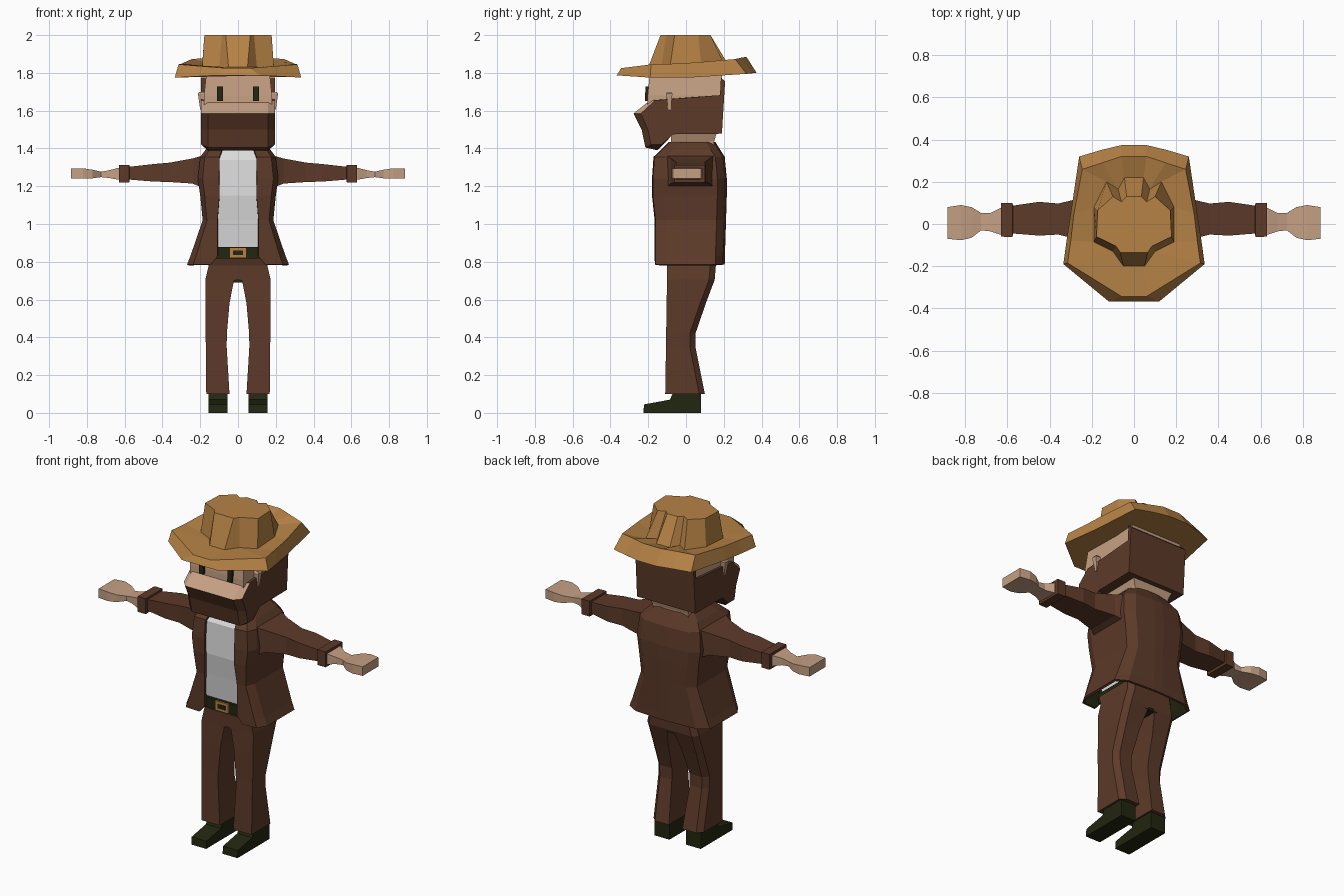
import bpy, bmesh


def material(name, rgb):
    m = bpy.data.materials.new(name)
    m.diffuse_color = (*rgb, 1)
    return m


BROWN = material("dark_brown", (0.108, 0.042, 0.022))
TAN = material("hat_tan", (0.47, 0.225, 0.06))
SKIN = material("skin", (0.56, 0.35, 0.23))
WHITE = material("shirt_white", (0.72, 0.72, 0.72))
DARK = material("black_green", (0.016, 0.019, 0.005))


def loft(name, rings, *mats, closed=True, flip=1, rule=None):
    """Skin a row of equal-length point rings; closed rings get end caps."""
    bm = bmesh.new()
    rows = [[bm.verts.new((x * flip, y, z)) for x, y, z in r] for r in rings]
    n = len(rows[0])
    for a, b in zip(rows, rows[1:]):
        for j in range(n if closed else n - 1):
            k = (j + 1) % n
            bm.faces.new((a[j], a[k], b[k], b[j]))
    if closed:
        bm.faces.new(rows[0][::-1])
        bm.faces.new(rows[-1])
        bmesh.ops.recalc_face_normals(bm, faces=bm.faces)
    if rule:
        for f in bm.faces:
            f.material_index = rule(f)
    me = bpy.data.meshes.new(name)
    bm.to_mesh(me)
    bm.free()
    for m in mats:
        me.materials.append(m)
    ob = bpy.data.objects.new(name, me)
    bpy.context.collection.objects.link(ob)
    return ob


def rect_z(z, x0, x1, y0, y1, c=0.0):
    """Horizontal rectangle with a cut corner at the outer back."""
    p = [(x0, y0, z), (x1, y0, z)]
    p += [(x1, y1 - c, z), (x1 - c, y1, z)] if c else [(x1, y1, z)]
    return p + [(x0, y1, z)]


def rect_x(x, y0, y1, z0, z1):
    return [(x, y0, z0), (x, y1, z0), (x, y1, z1), (x, y0, z1)]


def box(name, x0, x1, y0, y1, z0, z1, mat):
    return loft(name, [rect_z(z0, x0, x1, y0, y1), rect_z(z1, x0, x1, y0, y1)], mat)


def sym(half):
    """Complete a half outline (x > 0) with its mirror image."""
    return half + [(-x, y, z) for x, y, z in half[::-1]]


# Hat: brim edge, brim ridge, crown base, pinched crown top
brim = [(.12, -.367, 1.787), (.335, -.19, 1.775), (.32, -.08, 1.775), (.30, .05, 1.777),
        (.26, .32, 1.795), (.16, .35, 1.80), (.06, .374, 1.80)]
ridge = [(.06, -.343, 1.825), (.315, -.185, 1.845), (.30, -.08, 1.848), (.285, .05, 1.855),
         (.245, .26, 1.873), (.15, .29, 1.88), (.06, .32, 1.885)]
base = [(.05, -.20, 1.83), (.10, -.13, 1.83), (.19, -.085, 1.83), (.19, .08, 1.84),
        (.13, .20, 1.85), (.075, .165, 1.85), (.045, .22, 1.85)]
top = [(.065, -.135, 2), (.085, -.105, 2), (.178, -.06, 2), (.172, .065, 2),
       (.10, .13, 2), (.06, .105, 2), (.035, .13, 2)]
loft("hat", [sym(r) for r in (brim, ridge, base, top)], TAN)

# Upper head
loft("face", [rect_z(1.58, -.18, .18, -.205, .19), rect_z(1.68, -.18, .18, -.203, .19),
              rect_z(1.82, -.165, .165, -.19, .19)], SKIN)

# Beard and hair: side profile lofted across x, with a skin ledge on top
profile = [(-.278, 1.585), (-.19, 1.655), (.18, 1.682), (.185, 1.775), (.207, 1.755),
           (.19, 1.478), (-.08, 1.475), (-.15, 1.39), (-.215, 1.405), (-.235, 1.50)]
slices = []
for x, s, dz in ((-.195, .86, .03), (-.16, 1, 0), (.16, 1, 0), (.195, .86, .03)):
    slices.append([(x, y * s if y < 0 else y, max(z, 1.39 + dz)) for y, z in profile])
loft("beard_and_hair", slices, BROWN, SKIN,
     rule=lambda f: int(f.normal.z > .4 and f.calc_center_median().y < -.19))

# Neck
loft("neck", [rect_z(1.36, -.11, .11, -.07, .14), rect_z(1.44, -.12, .12, -.08, .15),
              rect_z(1.49, -.14, .14, -.08, .165)], SKIN)

# Shirt front
loft("shirt", [rect_z(z, -w, w, y, .1) for z, w, y in
               ((.86, .12, -.13), (1.02, .12, -.145), (1.15, .12, -.16),
                (1.34, .11, -.15), (1.388, .085, -.115))], WHITE)

# Open jacket with a dark lining: z, opening, half width, front, back
coat = []
for z, o, w, f, b in ((.785, .145, .27, -.165, .205), (.83, .108, .252, -.166, .206),
                      (1.02, .108, .187, -.166, .212), (1.15, .098, .20, -.18, .216),
                      (1.24, .10, .213, -.18, .216), (1.355, .098, .20, -.172, .205),
                      (1.395, .085, .17, -.13, .18), (1.435, .07, .13, -.09, .155)):
    coat.append(sym([(o, f, z), (w * .88, f + .005, z), (w, f + .06, z),
                     (w, b - .05, z), (w * .75, b - .01, z), (.03, b, z)]))
jacket = loft("jacket", coat, BROWN, DARK, closed=False)
mod = jacket.modifiers.new("thickness", "SOLIDIFY")
mod.thickness, mod.offset, mod.material_offset = .015, -1, 1

# Belt and buckle
box("belt", -.13, .13, -.148, .12, .817, .878, DARK)
box("buckle", -.045, .045, -.158, -.145, .819, .876, TAN)
box("buckle_gap", -.026, .026, -.161, -.157, .835, .86, DARK)
box("seat_patch", -.04, .04, .01, .148, .69, .80, DARK)

for side, s in (("left", 1), ("right", -1)):
    # Eyes and ears
    loft(side + "_eye", [rect_z(1.652, .08, .11, -.218, -.195),
                         rect_z(1.728, .08, .11, -.214, -.185)], DARK, flip=s)
    loft(side + "_ear", [rect_z(1.605, .17, .20, -.095, -.08), rect_z(1.69, .17, .212, -.105, -.072),
                         rect_z(1.70, .17, .205, -.10, -.078)], SKIN, flip=s)
    # Sleeve with cuff
    loft(side + "_sleeve", [rect_x(*r) for r in (
        (.16, -.12, .16, 1.18, 1.37), (.24, -.08, .125, 1.214, 1.347),
        (.36, -.05, .097, 1.222, 1.325), (.45, -.055, .105, 1.225, 1.317),
        (.574, -.045, .087, 1.235, 1.303), (.576, -.062, .10, 1.22, 1.313),
        (.63, -.06, .10, 1.22, 1.313))], BROWN, flip=s)
    # Hand
    loft(side + "_hand", [rect_x(*r) for r in (
        (.60, -.05, .075, 1.235, 1.297), (.635, -.05, .075, 1.235, 1.297),
        (.68, -.035, .052, 1.243, 1.285), (.725, -.03, .052, 1.248, 1.277),
        (.77, -.065, .08, 1.242, 1.287), (.82, -.077, .09, 1.24, 1.295),
        (.885, -.07, .08, 1.24, 1.295))], SKIN, flip=s)
    # Trouser leg
    loft(side + "_trouser_leg", [rect_z(*r, .03) for r in (
        (.10, .045, .168, -.11, .10), (.35, .06, .17, -.106, .05),
        (.42, .059, .172, -.105, .05), (.58, .045, .173, -.103, .105),
        (.70, .022, .173, -.10, .15), (.705, 0, .173, -.10, .152),
        (.78, 0, .155, -.10, .158), (.84, 0, .15, -.12, .155))], BROWN, flip=s)
    # Shoe: side profile extruded across x
    sole = [(-.226, 0), (.08, 0), (.078, .105), (-.07, .105), (-.085, .07), (-.222, .045)]
    loft(side + "_shoe", [[(x, y, z) for y, z in sole] for x in (.055, .155)], DARK, flip=s)
